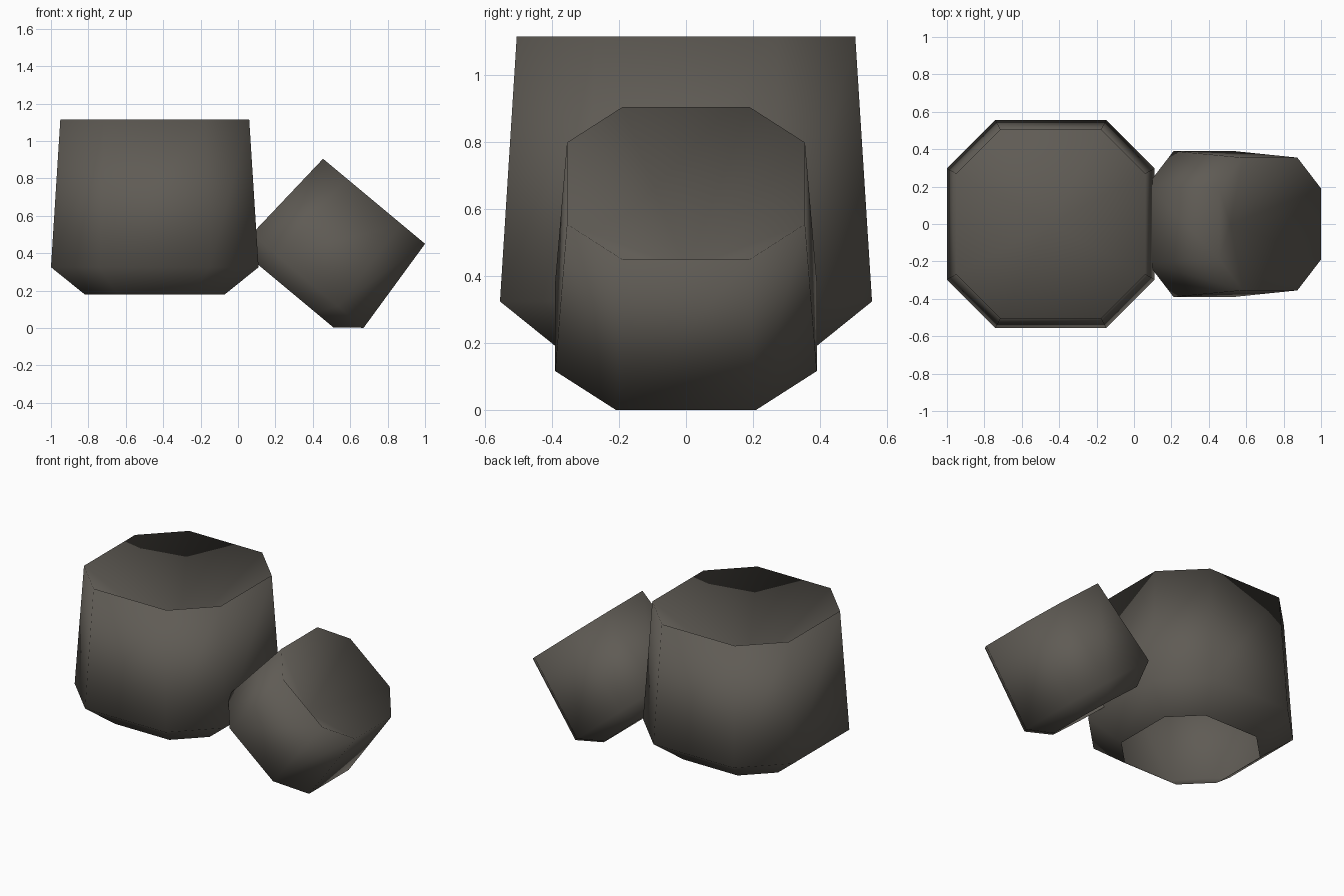
import bpy, bmesh, math
from mathutils import Matrix

if "Cube" in bpy.data.objects:
    bpy.data.objects.remove(bpy.data.objects["Cube"])

stone = bpy.data.materials.new("dark_stone")
stone.diffuse_color = (0.115, 0.105, 0.09, 1)
stone.use_nodes = True
stone.node_tree.nodes["Principled BSDF"].inputs["Base Color"].default_value = stone.diffuse_color

# Rings of the pot: height, half width, half length of the flat side
RINGS = [(-0.935, 0.375, 0.20), (-0.79, 0.555, 0.297), (0.0, 0.505, 0.27)]
HOLLOW_DEPTH = 0.47


def pot(name, top_centre, tilt, scale):
    """Smooth pot with corner-cut square rings, a conical hollow and open base."""
    bm = bmesh.new()
    rings = []
    for z, h, c in RINGS:
        outline = [(h, -c), (h, c), (c, h), (-c, h),
                   (-h, c), (-h, -c), (-c, -h), (c, -h)]
        rings.append([bm.verts.new((x, y, z)) for x, y in outline])
    for low, high in zip(rings, rings[1:]):
        for i in range(8):
            j = (i + 1) % 8
            bm.faces.new((low[i], low[j], high[j], high[i]))
    # Hollow in the top
    tip = bm.verts.new((0, 0, -HOLLOW_DEPTH))
    rim = rings[-1]
    for i in range(8):
        bm.faces.new((rim[i], rim[(i + 1) % 8], tip))
    for f in bm.faces:
        f.smooth = True
    mesh = bpy.data.meshes.new(name)
    bm.to_mesh(mesh)
    bm.free()
    mesh.materials.append(stone)
    ob = bpy.data.objects.new(name, mesh)
    bpy.context.collection.objects.link(ob)
    ob.matrix_world = (Matrix.Translation(top_centre)
                       @ Matrix.Rotation(math.radians(tilt), 4, 'Y')
                       @ Matrix.Scale(scale, 4))
    return ob


# Upright large pot and the smaller one leaning against it
pot("large_pot", (-0.445, 0, 1.115), 0, 1.0)
pot("small_tilted_pot", (0.7275, 0, 0.6775), 39.8, 0.703)
